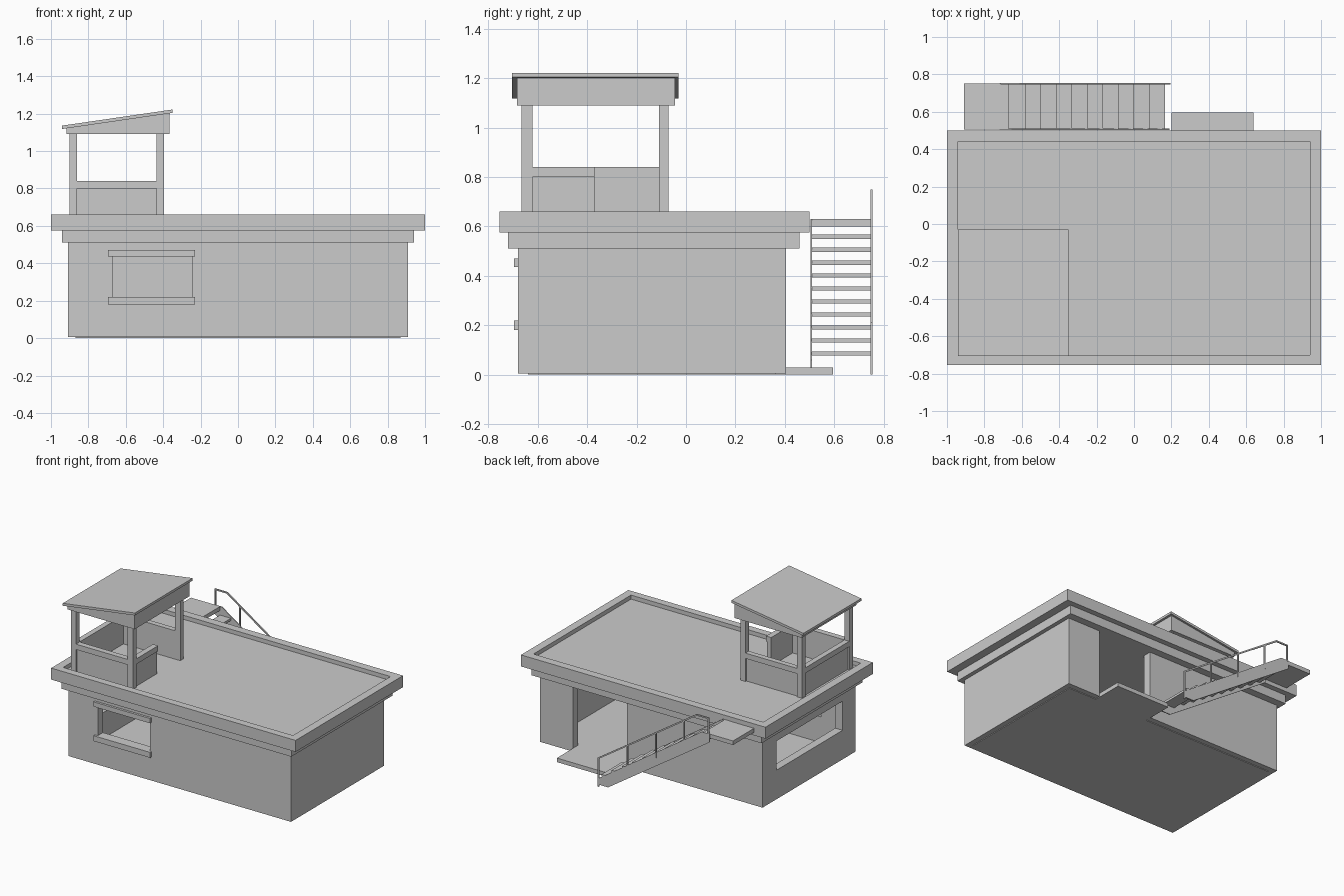
import bpy, bmesh
from mathutils import Vector

if "Cube" in bpy.data.objects:
    bpy.data.objects.remove(bpy.data.objects["Cube"])


def finish(name, bm):
    bmesh.ops.recalc_face_normals(bm, faces=bm.faces)
    me = bpy.data.meshes.new(name)
    bm.to_mesh(me)
    bm.free()
    ob = bpy.data.objects.new(name, me)
    bpy.context.collection.objects.link(ob)
    return ob


def box(name, x0, x1, y0, y1, z0, z1):
    bm = bmesh.new()
    bmesh.ops.create_cube(bm, size=1)
    for v in bm.verts:
        v.co = Vector((x1 if v.co.x > 0 else x0,
                       y1 if v.co.y > 0 else y0,
                       z1 if v.co.z > 0 else z0))
    return finish(name, bm)


def prism(name, xz, y0, y1):
    """Extrude an x-z outline along y."""
    bm = bmesh.new()
    face = bm.faces.new([bm.verts.new((x, y0, z)) for x, z in xz])
    ext = bmesh.ops.extrude_face_region(bm, geom=[face])
    verts = [g for g in ext["geom"] if isinstance(g, bmesh.types.BMVert)]
    bmesh.ops.translate(bm, verts=verts, vec=(0, y1 - y0, 0))
    return finish(name, bm)


def cut(ob, *dims):
    """Subtract a box from an object and drop the cutter."""
    cutter = box("cutter", *dims)
    cutter.hide_render = True
    mod = ob.modifiers.new("cut", 'BOOLEAN')
    mod.operation, mod.solver, mod.object = 'DIFFERENCE', 'EXACT', cutter
    bpy.context.view_layer.objects.active = ob
    bpy.ops.object.modifier_apply(modifier=mod.name)
    bpy.data.objects.remove(cutter)


# Hollow walls with front window, left window and back doorway
walls = box("walls", -0.91, 0.91, -0.68, 0.405, 0.005, 0.51)
cut(walls, -0.85, 0.85, -0.62, 0.345, -0.1, 0.6)
cut(walls, -0.67, -0.245, -0.8, -0.5, 0.22, 0.435)
cut(walls, -1.0, -0.8, -0.53, 0.24, 0.22, 0.435)
cut(walls, 0.20, 0.64, 0.2, 0.5, -0.1, 0.6)

# Floor, porch and window ledges
box("floor", -0.87, 0.87, -0.64, 0.365, 0, 0.03)
box("porch", 0.20, 0.64, 0.365, 0.595, 0, 0.03)
for name, z0, z1 in (("window_sill", 0.18, 0.22), ("window_head", 0.435, 0.47)):
    box(name, -0.695, -0.23, -0.697, -0.68, z0, z1)

# Stepped roof slab with parapet
box("roof_slab", -0.94, 0.94, -0.72, 0.46, 0.51, 0.575)
parapet = box("parapet_roof", -1, 1, -0.755, 0.50, 0.575, 0.66)
cut(parapet, -0.94, 0.94, -0.70, 0.44, 0.63, 0.8)

# Lookout tower posts
PX = ((-0.90, -0.86), (-0.437, -0.395))
PY = ((-0.665, -0.622), (-0.11, -0.07))
for i, (x0, x1) in enumerate(PX):
    for j, (y0, y1) in enumerate(PY):
        box(f"tower_post_{i}{j}", x0, x1, y0, y1, 0.63, 1.09)

# Tower low walls: panel set back from a cap rail
for name, (y0, y1), o0, o1 in (("front", PY[0], 0.01, 0), ("back", PY[1], 0, 0.01)):
    box(f"tower_{name}_panel", -0.86, -0.437, y0 + o0, y1 - o1, 0.63, 0.80)
    box(f"tower_{name}_rail", -0.86, -0.437, y0, y1, 0.80, 0.84)
for name, (x0, x1), y1, o0, o1 in (("left", PX[0], -0.11, 0.01, 0),
                                   ("right", PX[1], -0.37, 0, 0.01)):
    box(f"tower_{name}_panel", x0 + o0, x1 - o1, -0.622, y1, 0.63, 0.80)
    box(f"tower_{name}_rail", x0, x1, -0.622, y1, 0.80, 0.84)

# Tower sloped roof
prism("tower_beam", [(-0.917, 1.09), (-0.365, 1.09), (-0.365, 1.203), (-0.917, 1.123)],
      -0.685, -0.045)
prism("tower_roof", [(-0.94, 1.118), (-0.35, 1.204), (-0.35, 1.222), (-0.94, 1.136)],
      -0.705, -0.03)

# Stair landing, treads and side stringers
box("landing", -0.91, -0.67, 0.505, 0.75, 0.60, 0.63)
for k in range(10):
    x, z = -0.67 + 0.083 * k, 0.567 - 0.0525 * k
    box(f"tread_{k}", x, x + 0.09, 0.508, 0.748, z - 0.017, z)
side = [(0.19, 0.015), (0.19, 0.06), (-0.655, 0.63), (-0.72, 0.63), (-0.72, 0.57), (0.11, 0.015)]
for name, y in (("inner", 0.503), ("outer", 0.746)):
    prism(f"stringer_{name}", side, y, y + 0.007)


# Handrail on the outer side
def rail_z(x):
    return min(0.745, 0.21 + (0.19 - x) * 0.535 / 0.805)


W = 0.005
prism("handrail", [(-0.715, 0.74), (-0.617, 0.74), (0.195, 0.20),
                   (0.195, 0.212), (-0.613, 0.75), (-0.715, 0.75)], 0.746, 0.755)
for k, x in enumerate((0.19, -0.045, -0.28, -0.51, -0.71)):
    base = max(0.0, 0.03 + (0.19 - x) * 0.66) if k else 0.0
    box(f"rail_post_{k}", x - W, x + W, 0.746, 0.755, base, rail_z(x))
